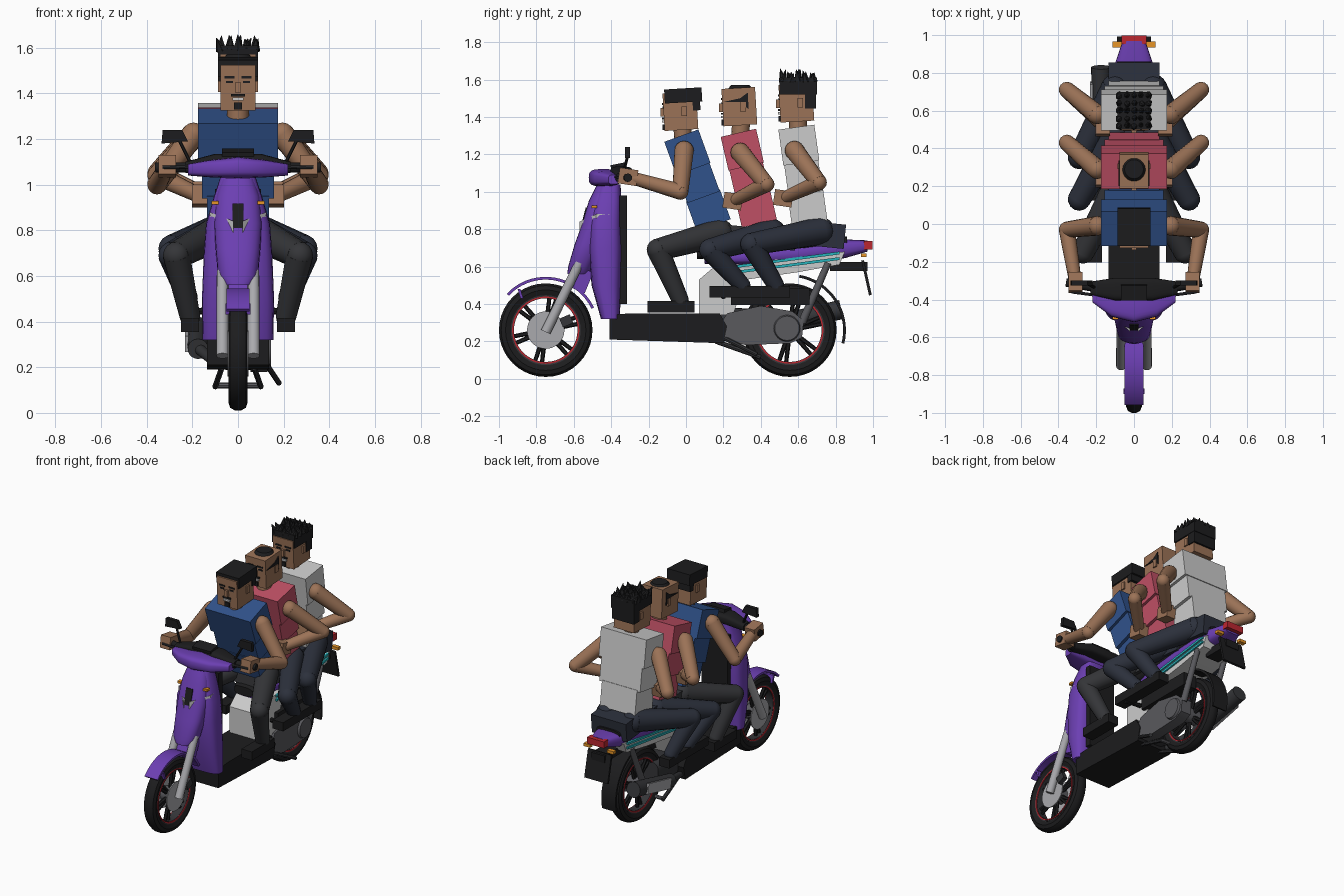
import bpy, bmesh, math, random
from math import sin, cos, pi, radians
from mathutils import Vector, Matrix

if "Cube" in bpy.data.objects:
    bpy.data.objects.remove(bpy.data.objects["Cube"])
random.seed(4)

COL = dict(purple=(.15, .05, .45), black=(.012, .012, .013), dark=(.035, .036, .04), navy=(.025, .03, .045),
           grey=(.1, .1, .11), silver=(.4, .4, .42), white=(.62, .62, .6), red=(.5, .02, .03), teal=(.02, .45, .5),
           orange=(.8, .3, .02), skin=(.33, .17, .095), blue=(.03, .085, .26), pink=(.52, .08, .13))
MATS = {}
for k, c in COL.items():
    MATS[k] = bpy.data.materials.new(k)
    MATS[k].diffuse_color = (*c, 1)

def finish(name, bm, col):
    bmesh.ops.recalc_face_normals(bm, faces=bm.faces[:])
    me = bpy.data.meshes.new(name)
    bm.to_mesh(me)
    bm.free()
    me.shade_smooth()
    me.set_sharp_from_angle(angle=radians(32))
    me.materials.append(MATS[col])
    ob = bpy.data.objects.new(name, me)
    bpy.context.collection.objects.link(ob)
    return ob

def box(name, loc, size, col, tilt=0):
    bm = bmesh.new()
    m = Matrix.Translation(loc) @ Matrix.Rotation(tilt, 4, 'X') @ Matrix.Diagonal((*size, 1))
    bmesh.ops.create_cube(bm, size=1, matrix=m)
    return finish(name, bm, col)

def tube(name, a, b, r1, r2, col, n=16):
    a, b = Vector(a), Vector(b)
    bm = bmesh.new()
    m = Matrix.Translation((a + b) / 2) @ (b - a).to_track_quat('Z', 'Y').to_matrix().to_4x4()
    bmesh.ops.create_cone(bm, cap_ends=True, segments=n, radius1=r1, radius2=r2, depth=(b - a).length, matrix=m)
    return finish(name, bm, col)

def ball(name, c, r, col):
    bm = bmesh.new()
    bmesh.ops.create_uvsphere(bm, u_segments=14, v_segments=8, radius=r, matrix=Matrix.Translation(c))
    return finish(name, bm, col)

def bridge(bm, rings, caps=True):
    vs = [[bm.verts.new(p) for p in r] for r in rings]
    n = len(vs[0])
    for a, b in zip(vs, vs[1:]):
        for i in range(n):
            bm.faces.new((a[i], a[(i + 1) % n], b[(i + 1) % n], b[i]))
    if caps:
        bm.faces.new(vs[0])
        bm.faces.new(vs[-1])
    return vs

def prism(name, yz, x0, x1, col):
    bm = bmesh.new()
    bridge(bm, [[(x, y, z) for y, z in yz] for x in (x0, x1)])
    return finish(name, bm, col)

def loft(name, axis, stations, col, n=24, p=.6):
    # stations: position along axis, then centre and half size in the other two axes
    bm, rings = bmesh.new(), []
    sp = lambda v: math.copysign(abs(v) ** p, v)
    for t, c1, c2, h1, h2 in stations:
        ring = []
        for i in range(n):
            q = [c1 + h1 * sp(cos(2 * pi * i / n)), c2 + h2 * sp(sin(2 * pi * i / n))]
            q.insert('xyz'.index(axis), t)
            ring.append(q)
        rings.append(ring)
    bridge(bm, rings)
    return finish(name, bm, col)

def lathe(name, prof, cy, cz, col, n=40):
    bm = bmesh.new()
    rings = [[(x, cy + r * cos(2 * pi * i / n), cz + r * sin(2 * pi * i / n)) for r, x in prof] for i in range(n + 1)]
    bridge(bm, rings, False)
    bmesh.ops.remove_doubles(bm, verts=bm.verts[:], dist=1e-5)
    return finish(name, bm, col)

def arc(cy, cz, r0, r1, a0, a1, n=18):
    an = [radians(a0 + (a1 - a0) * i / n) for i in range(n + 1)]
    return ([(cy + r1 * cos(a), cz + r1 * sin(a)) for a in an] +
            [(cy + r0 * cos(a), cz + r0 * sin(a)) for a in reversed(an)])

# wheels
for tag, cy in (('front', -.75), ('rear', .555)):
    lathe(tag + '_tyre', [(.185, -.03), (.215, -.042), (.238, -.034), (.25, -.012), (.25, .012), (.238, .034),
                          (.215, .042), (.185, .03)], cy, .26, 'black')
    lathe(tag + '_rim', [(.17, -.028), (.187, -.032), (.187, .032), (.17, .028)], cy, .26, 'dark')
    for s in (-1, 1):
        lathe(tag + '_rim_stripe', [(.172, s * .028), (.18, s * .028), (.18, s * .034), (.172, s * .034)], cy, .26, 'red')
    tube(tag + '_hub', (-.045, cy, .26), (.045, cy, .26), .05, .05, 'grey', 24)
    for k in range(6):
        for d in (-.11, .11):
            a = k * pi / 3 + d + .3
            tube(tag + '_spoke', (0, cy + .04 * cos(a), .26 + .04 * sin(a)),
                 (0, cy + .175 * cos(a), .26 + .175 * sin(a)), .013, .011, 'black', 6)
for s in (-1, 1):
    tube('brake_disc', (s * .04, -.75, .26), (s * .047, -.75, .26), .1, .1, 'silver', 32)
    tube('fork_leg', (s * .068, -.75, .25), (s * .068, -.57, .62), .027, .025, 'silver')
box('brake_caliper', (.06, -.64, .31), (.03, .06, .05), 'dark', .4)
prism('front_fender', arc(-.75, .26, .27, .285, 25, 137), -.05, .05, 'purple')
prism('fender_brace', [(-.9, .48), (-.885, .48), (-.87, .43), (-.885, .43)], -.055, .055, 'purple')

# front bodywork
loft('leg_shield', 'z', [(.32, 0, -.405, .155, .05), (.5, 0, -.425, .158, .08), (.7, 0, -.43, .15, .09),
                         (.83, 0, -.43, .14, .085), (.95, 0, -.42, .105, .075), (1.04, 0, -.405, .075, .055)], 'purple')
loft('front_nose', 'z', [(.56, 0, -.575, .06, .06), (.6, 0, -.565, .088, .065), (.72, 0, -.52, .098, .075),
                         (.83, 0, -.485, .105, .07), (.95, 0, -.455, .095, .065), (1.03, 0, -.42, .07, .06)], 'purple', p=.8)
box('steering_gusset', (0, -.56, .53), (.11, .09, .12), 'purple', -.4)
box('inner_panel', (0, -.335, .69), (.2, .04, .58), 'black')
box('front_badge', (0, -.535, .86), (.05, .03, .11), 'black', -.25)
for s in (-1, 1):
    bm = bmesh.new()
    bridge(bm, [[(s * .02, y, .79), (s * .02, y, .84), (s * .125, y + .09, .88), (s * .12, y + .09, .84)] for y in (-.57, -.5)])
    finish('headlight_strip', bm, 'white')
    box('front_indicator', (s * .1, -.49, .92), (.03, .03, .015), 'orange')

# handlebar, grips, mirrors
loft('handlebar_cowl', 'x', [(-.22, -.385, 1.065, .03, .025), (-.12, -.42, 1.07, .07, .038), (0, -.44, 1.075, .08, .046),
                             (.12, -.42, 1.07, .07, .038), (.22, -.385, 1.065, .03, .025)], 'purple')
loft('handlebar_rear_cover', 'x', [(-.23, -.34, 1.075, .035, .025), (-.1, -.345, 1.1, .06, .035), (.1, -.345, 1.1, .06, .035),
                                   (.23, -.34, 1.075, .035, .025)], 'black')
box('instrument_pod', (0, -.36, 1.125), (.14, .08, .05), 'black', .2)
for s in (-1, 1):
    tube('grip', (s * .2, -.34, 1.075), (s * .36, -.31, 1.075), .022, .022, 'black')
    tube('brake_lever', (s * .18, -.38, 1.08), (s * .33, -.36, 1.075), .008, .008, 'dark', 8)
    tube('mirror_stem', (s * .2, -.34, 1.08), (s * .26, -.31, 1.2), .008, .008, 'black', 8)
    bm = bmesh.new()
    bridge(bm, [[(s * .22, y, 1.19), (s * .335, y, 1.18), (s * .33, y, 1.24), (s * .245, y, 1.24)] for y in (-.325, -.3)])
    finish('mirror', bm, 'black')

# floor, engine, exhaust, stand
prism('floor_board', [(-.41, .21), (-.41, .34), (-.3, .35), (.18, .35), (.22, .28), (.2, .19)], -.135, .135, 'black')
loft('engine_block', 'y', [(.12, 0, .28, .06, .06), (.25, 0, .29, .1, .09), (.42, 0, .3, .08, .07)], 'dark')
prism('drive_case', [(.17, .27), (.2, .21), (.32, .18), (.56, .19), (.62, .22), (.63, .31), (.57, .36), (.4, .39), (.22, .35)],
      .055, .13, 'grey')
tube('drive_cover', (.12, .54, .27), (.145, .54, .27), .075, .065, 'grey', 24)
box('air_box', (.09, .45, .44), (.1, .42, .09), 'black')
tube('exhaust_pipe', (-.1, .2, .22), (-.17, .45, .28), .02, .025, 'dark')
tube('muffler', (-.175, .42, .28), (-.175, .83, .37), .045, .052, 'dark', 20)
box('muffler_guard', (-.225, .62, .33), (.015, .26, .07), 'silver', .22)
for s in (-1, 1):
    tube('rear_shock', (s * .11, .62, .3), (s * .11, .76, .62), .022, .018, 'grey')
    tube('stand_leg', (s * .07, .16, .2), (s * .1, .4, .115), .013, .013, 'dark', 8)
    tube('foot_peg', (s * .1, .2, .45), (s * .24, .2, .44), .015, .015, 'black', 8)
tube('stand_bar', (-.1, .39, .12), (.1, .39, .12), .013, .013, 'grey', 8)
tube('side_stand', (.12, .2, .22), (.18, .38, .13), .012, .012, 'dark', 8)

# rear bodywork
prism('side_body', [(.07, .34), (.07, .53), (.14, .59), (.5, .64), (.85, .68), (.82, .61), (.6, .57), (.32, .53), (.25, .34)],
      -.115, .115, 'white')
loft('tail_cowl', 'y', [(.1, 0, .64, .08, .025), (.3, 0, .65, .118, .04), (.6, 0, .67, .122, .05),
                        (.85, 0, .695, .1, .05), (.97, 0, .71, .06, .03)], 'purple')
for s in (-1, 1):
    for dz in (0, .03):
        prism('side_stripe', [(.25, .56 + dz), (.82, .635 + dz), (.82, .65 + dz), (.25, .575 + dz)], s * .112, s * .126, 'teal')
    box('rear_indicator', (s * .09, .95, .66), (.05, .03, .02), 'orange')
loft('seat', 'y', [(.06, 0, .67, .07, .03), (.15, 0, .69, .11, .045), (.6, 0, .72, .12, .05), (.86, 0, .73, .09, .03)], 'black')
box('tail_light', (0, .975, .715), (.13, .045, .045), 'red')
prism('rear_fender', arc(.555, .26, .285, .3, 80, -14), -.055, .055, 'black')
box('plate', (0, .965, .54), (.18, .015, .19), 'black', .22)
box('plate_bracket', (0, .87, .6), (.1, .2, .05), 'black')

# riders
def torso(name, b, t, col):
    b, t = Vector(b), Vector(t)
    u = (t - b).normalized()
    q = Vector((u.y, -u.x))
    for part, f0, f1, hw, d in (('chest', .62, 1, .175, .097), ('waist', .3, .64, .157, .092), ('belly', -.02, .32, .135, .096)):
        p0, p1 = b.lerp(t, f0), b.lerp(t, f1)
        prism(f'{name}_{part}', [tuple(v) for v in (p0 - q * d, p0 + q * d, p1 + q * d, p1 - q * d)], -hw, hw, col)

def limb(name, pts, radii, col):
    for i in range(len(pts) - 1):
        tube(f'{name}_{i}', pts[i], pts[i + 1], radii[i], radii[i + 1], col)
    for p, r in zip(pts, radii):
        ball(name + '_joint', p, r, col)

def rider(name, shirt, trousers, bottom, top, head, shoulder, elbow, hand, hip, knee, ankle):
    torso(name, bottom, top, shirt)
    box(name + '_hips', (0, hip[1] + .02, hip[2] - .02), (.27, .22, .13), trousers, -.1)
    hy, hz = head
    tube(name + '_neck', (0, top[0] + .01, top[1] - .02), (0, hy + .01, hz - .07), .048, .048, 'skin')
    box(name + '_head', (0, hy, hz), (.155, .18, .2), 'skin', .06)
    box(name + '_nose', (0, hy - .095, hz - .005), (.025, .025, .045), 'skin')
    box(name + '_mouth', (0, hy - .092, hz - .055), (.05, .012, .012), 'white')
    box(name + '_beard', (0, hy - .09, hz - .085), (.035, .012, .03), 'black')
    box(name + '_moustache', (0, hy - .092, hz - .038), (.06, .012, .01), 'black')
    for s in (-1, 1):
        m = lambda p: (s * p[0], p[1], p[2])
        box(name + '_eye', (s * .037, hy - .09, hz + .02), (.03, .012, .01), 'black')
        box(name + '_brow', (s * .037, hy - .09, hz + .04), (.045, .014, .01), 'black')
        box(name + '_ear', (s * .08, hy + .02, hz), (.015, .03, .05), 'skin')
        limb(name + '_arm', [m(shoulder), m(elbow), m(hand)], (.052, .043, .033), 'skin')
        box(name + '_hand', m(hand), (.075, .1, .085), 'skin', -.15)
        limb(name + '_leg', [m(hip), m(knee), m(ankle)], (.075, .06, .045), trousers)
        box(name + '_shoe', (s * ankle[0], ankle[1] - .05, ankle[2] - .035), (.08, .25, .06), 'black')

rider('driver', 'blue', 'dark', (.145, .83), (-.025, 1.3), (-.03, 1.43), (.195, -.01, 1.22), (.355, -.03, 1.0),
      (.31, -.31, 1.08), (.1, .18, .78), (.27, -.15, .69), (.21, -.03, .42))
rider('middle_rider', 'pink', 'navy', (.39, .84), (.28, 1.315), (.285, 1.455), (.195, .29, 1.21), (.355, .43, 1.04),
      (.165, .25, .95), (.1, .46, .78), (.29, .13, .69), (.22, .3, .5))
rider('back_rider', 'white', 'navy', (.66, .84), (.59, 1.345), (.59, 1.475), (.195, .58, 1.22), (.355, .71, 1.05),
      (.165, .52, .965), (.1, .72, .79), (.29, .35, .72), (.22, .48, .5))

# hair
box('driver_hair_cap', (0, -.015, 1.515), (.175, .2, .075), 'black', .06)
box('driver_hair_back', (0, .055, 1.48), (.17, .04, .09), 'black', .06)
tube('middle_rider_hair', (0, .29, 1.55), (0, .29, 1.57), .065, .05, 'black', 20)
for s in (-1, 1):
    prism('middle_rider_side_lock', [(.2, 1.48), (.29, 1.5), (.33, 1.53), (.335, 1.44), (.29, 1.48)], s * .077, s * .083, 'black')
box('back_rider_hair_cap', (0, .6, 1.565), (.175, .2, .09), 'black')
box('back_rider_hair_back', (0, .665, 1.51), (.17, .06, .13), 'black')
for i in range(5):
    for j in range(5):
        x, y = (i - 2) * .037, .6 + (j - 2) * .04
        tip = (x * 1.15 + random.uniform(-.015, .015), y + random.uniform(-.02, .02), random.uniform(1.63, 1.66))
        tube('hair_spike', (x, y, 1.59), tip, .024, .001, 'black', 6)

for m in bpy.data.materials:
    if m.users and not m.is_grease_pencil:
        m.use_nodes = True
        m.node_tree.nodes["Principled BSDF"].inputs["Base Color"].default_value = m.diffuse_color
